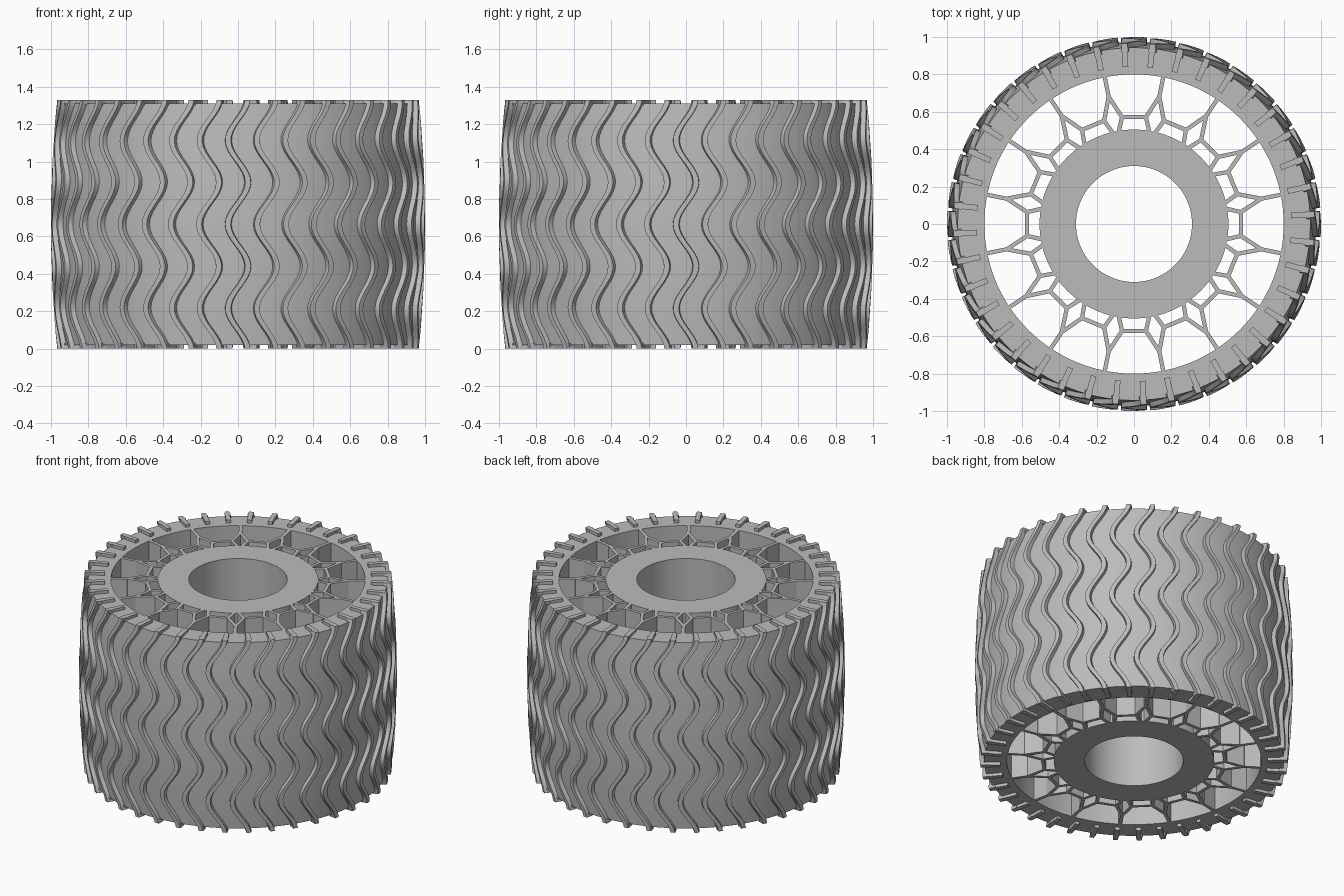
import bpy, bmesh, math
from mathutils import Vector

if "Cube" in bpy.data.objects:
    bpy.data.objects.remove(bpy.data.objects["Cube"])

HEIGHT, LIP = 1.33, 0.02
MID = HEIGHT / 2
RIBS, CELLS = 40, 16

grey = bpy.data.materials.new("rubber_grey")
grey.use_nodes = True
colour = (0.5, 0.5, 0.5, 1)
grey.diffuse_color = colour
grey.node_tree.nodes["Principled BSDF"].inputs["Base Color"].default_value = colour


def polar(r, a, z=0.0):
    return Vector((r * math.cos(a), r * math.sin(a), z))


def crown(z):
    # Outer radius of the tread, bulging at mid height
    return 1 - 0.033 * ((z - MID) / MID) ** 2


def finish(bm, name, smooth=True):
    bmesh.ops.recalc_face_normals(bm, faces=bm.faces)
    mesh = bpy.data.meshes.new(name)
    bm.to_mesh(mesh)
    bm.free()
    mesh.materials.append(grey)
    obj = bpy.data.objects.new(name, mesh)
    bpy.context.collection.objects.link(obj)
    if smooth:
        bpy.ops.object.select_all(action="DESELECT")
        obj.select_set(True)
        bpy.context.view_layer.objects.active = obj
        bpy.ops.object.shade_smooth_by_angle(angle=math.radians(30))
    return obj


def loft(bm, rows, closed=False):
    # Skin a list of cross-sections, capping the ends when open
    rings = [[bm.verts.new(p) for p in row] for row in rows]
    pairs = list(zip(rings, rings[1:]))
    if closed:
        pairs.append((rings[-1], rings[0]))
    for a, b in pairs:
        n = len(a)
        for i in range(n):
            j = (i + 1) % n
            bm.faces.new((a[i], a[j], b[j], b[i]))
    if not closed:
        bm.faces.new(rings[0])
        bm.faces.new(rings[-1])


def revolve(name, profile, segments=120):
    bm = bmesh.new()
    rows = [[polar(r, math.tau * k / segments, z) for r, z in profile]
            for k in range(segments)]
    loft(bm, rows, closed=True)
    return finish(bm, name)


def wall(bm, p, q, thickness=0.022):
    # Upright web between two points in plan
    d = (q - p).normalized()
    side = Vector((-d.y, d.x, 0)) * thickness / 2
    p, q = p - d * 0.006, q + d * 0.006
    plan = [p - side, q - side, q + side, p + side]
    loft(bm, [[v + Vector((0, 0, z)) for v in plan]
              for z in (LIP, HEIGHT - LIP)])


# Hub sleeve
revolve("hub", [(0.31, LIP), (0.505, LIP),
                (0.505, HEIGHT - LIP), (0.31, HEIGHT - LIP)])

# Outer band with a crowned outside
steps = 12
levels = [LIP + (HEIGHT - 2 * LIP) * k / steps for k in range(steps + 1)]
band = [(crown(z) - 0.026, z) for z in levels]
revolve("outer_band", [(0.8, HEIGHT - LIP), (0.8, LIP)] + band)

# Honeycomb webs between hub and band
bm = bmesh.new()
half = math.pi / CELLS
for k in range(CELLS):
    mid = math.tau * k / CELLS
    eaves = math.radians(6.4)
    wall(bm, polar(0.575, mid - eaves), polar(0.575, mid + eaves))
    for s in (-1, 1):
        corner = polar(0.575, mid + s * eaves)
        wall(bm, corner, polar(0.695, mid + s * half))
        wall(bm, corner, polar(0.5, mid + s * math.radians(9.4)))
    wall(bm, polar(0.695, mid + half), polar(0.805, mid + half))
finish(bm, "honeycomb_webs", smooth=False)

# Wavy tread ribs, each with a lug folded over both ends
bm = bmesh.new()
rows_per_rib = 48
for k in range(RIBS):
    base = math.tau * k / RIBS
    rows = []
    for i in range(rows_per_rib + 1):
        z = HEIGHT * i / rows_per_rib
        sway = math.radians(3.1) * math.cos(math.tau * (z - MID) / 0.45)
        a, r = base - sway, crown(z)
        rows.append([polar(r - 0.045, a - 0.021, z), polar(r, a - 0.015, z),
                     polar(r, a + 0.015, z), polar(r - 0.045, a + 0.021, z)])
    loft(bm, rows)
    out = polar(1, base + math.radians(3.1))
    side = Vector((-out.y, out.x, 0)) * 0.015
    plan = [out * 0.84 - side, out * 0.95 - side,
            out * 0.95 + side, out * 0.84 + side]
    for low, high in ((0, LIP + 0.01), (HEIGHT - LIP - 0.01, HEIGHT)):
        loft(bm, [[v + Vector((0, 0, z)) for v in plan] for z in (low, high)])
finish(bm, "tread_ribs")
